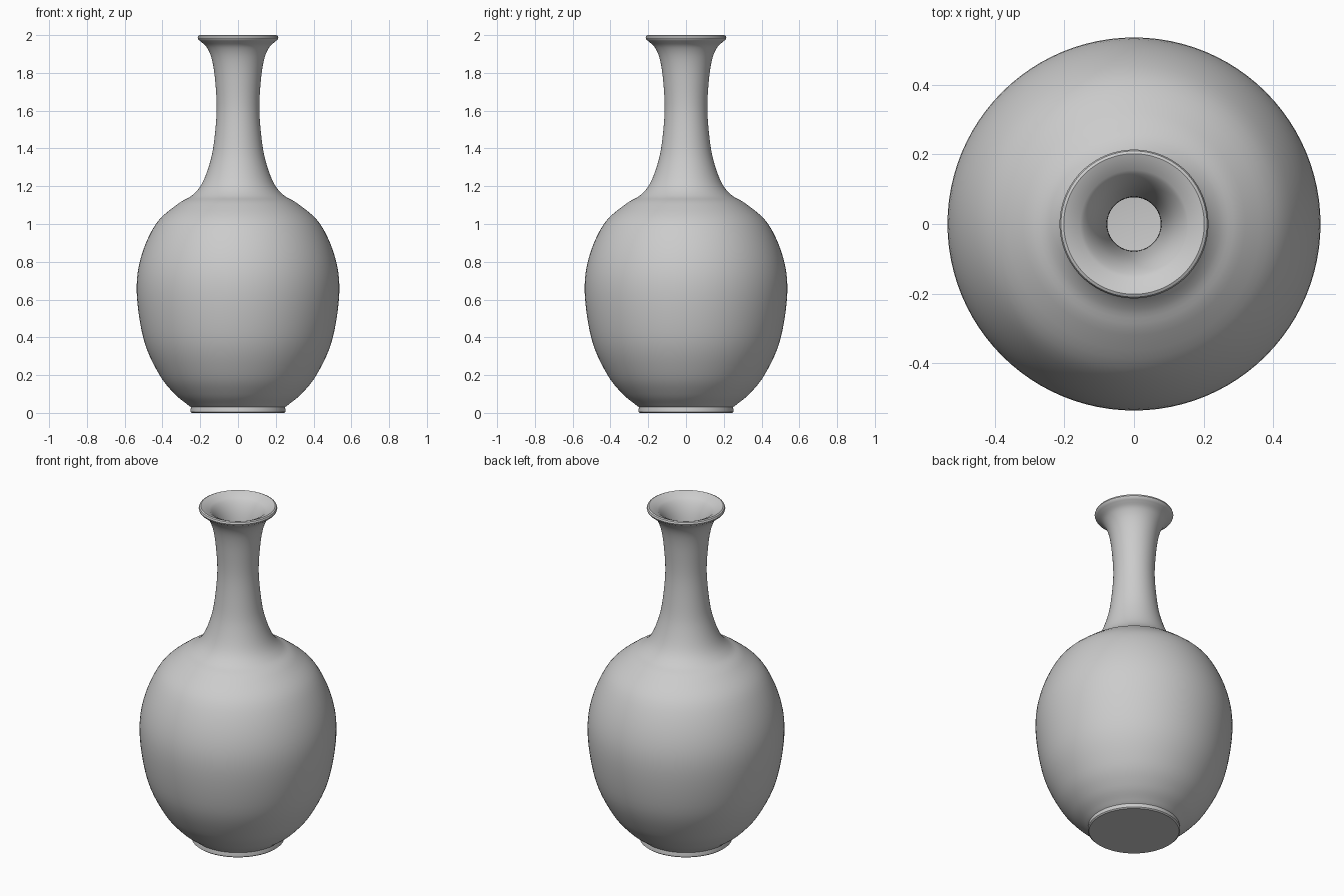
import bpy
import bmesh
import math
from mathutils import Vector

old = bpy.data.objects.get("Cube")
if old:
    bpy.data.objects.remove(old, do_unlink=True)

SIDES = 96
WALL = 0.036


def material(name, colour):
    mat = bpy.data.materials.new(name)
    mat.use_nodes = True
    mat.diffuse_color = colour
    mat.node_tree.nodes["Principled BSDF"].inputs["Base Color"].default_value = colour
    return mat


def smooth_path(points, steps=5):
    """Catmull-Rom curve through (radius, height) points."""
    p = [Vector(q) for q in points]
    p = [2 * p[0] - p[1]] + p + [2 * p[-1] - p[-2]]
    out = []
    for a, b, c, d in zip(p, p[1:], p[2:], p[3:]):
        for i in range(steps):
            t = i / steps
            out.append(0.5 * (2 * b + (c - a) * t + (2 * a - 5 * b + 4 * c - d) * t ** 2
                              + (3 * b - a - 3 * c + d) * t ** 3))
    return out + [p[-2]]


def inset_path(path, wall):
    """Offset a path towards the axis along its normals."""
    out = []
    for i, q in enumerate(path):
        tangent = (path[min(i + 1, len(path) - 1)] - path[max(i - 1, 0)]).normalized()
        out.append(q + wall * Vector((-tangent.y, tangent.x)))
    return out


def lathe(name, profile, mat):
    bm = bmesh.new()
    verts = [bm.verts.new((r, 0, z)) for r, z in profile]
    edges = [bm.edges.new(pair) for pair in zip(verts, verts[1:])]
    bmesh.ops.spin(bm, geom=verts + edges, cent=(0, 0, 0), axis=(0, 0, 1),
                   angle=2 * math.pi, steps=SIDES, use_duplicate=False)
    bmesh.ops.remove_doubles(bm, verts=bm.verts, dist=0.0001)
    bmesh.ops.recalc_face_normals(bm, faces=bm.faces)
    mesh = bpy.data.meshes.new(name)
    bm.to_mesh(mesh)
    bm.free()
    mesh.materials.append(mat)
    obj = bpy.data.objects.new(name, mesh)
    bpy.context.collection.objects.link(obj)
    bpy.ops.object.select_all(action="DESELECT")
    obj.select_set(True)
    bpy.context.view_layer.objects.active = obj
    bpy.ops.object.shade_smooth_by_angle(angle=math.radians(40))
    return obj


# Foot ring with a softened lower edge
foot = [(0, 0), (0.245, 0), (0.252, 0.006), (0.251, 0.02)]

# Round belly, shoulder, slender neck and flared mouth
outer = smooth_path([
    (0.249, 0.03), (0.27, 0.046), (0.335, 0.1), (0.415, 0.2), (0.497, 0.38),
    (0.536, 0.63), (0.515, 0.82), (0.435, 1.0), (0.32, 1.105), (0.245, 1.15),
    (0.193, 1.21), (0.153, 1.31), (0.129, 1.42), (0.113, 1.6), (0.121, 1.76),
    (0.138, 1.87), (0.165, 1.935), (0.202, 1.97)])

# Rolled lip
lip = [(0.21, 1.976), (0.214, 1.986), (0.21, 1.996), (0.202, 2.0), (0.194, 1.997)]

# Hollow inside, ending in a flat floor
inner = [q for q in inset_path(outer, WALL) if 0.08 < q.y < 1.985]
inside = list(reversed(inner)) + [(0, inner[0].y)]

lathe("vase", foot + [tuple(q) for q in outer] + lip + [tuple(q) for q in inside],
      material("grey ceramic", (0.6, 0.6, 0.6, 1)))
